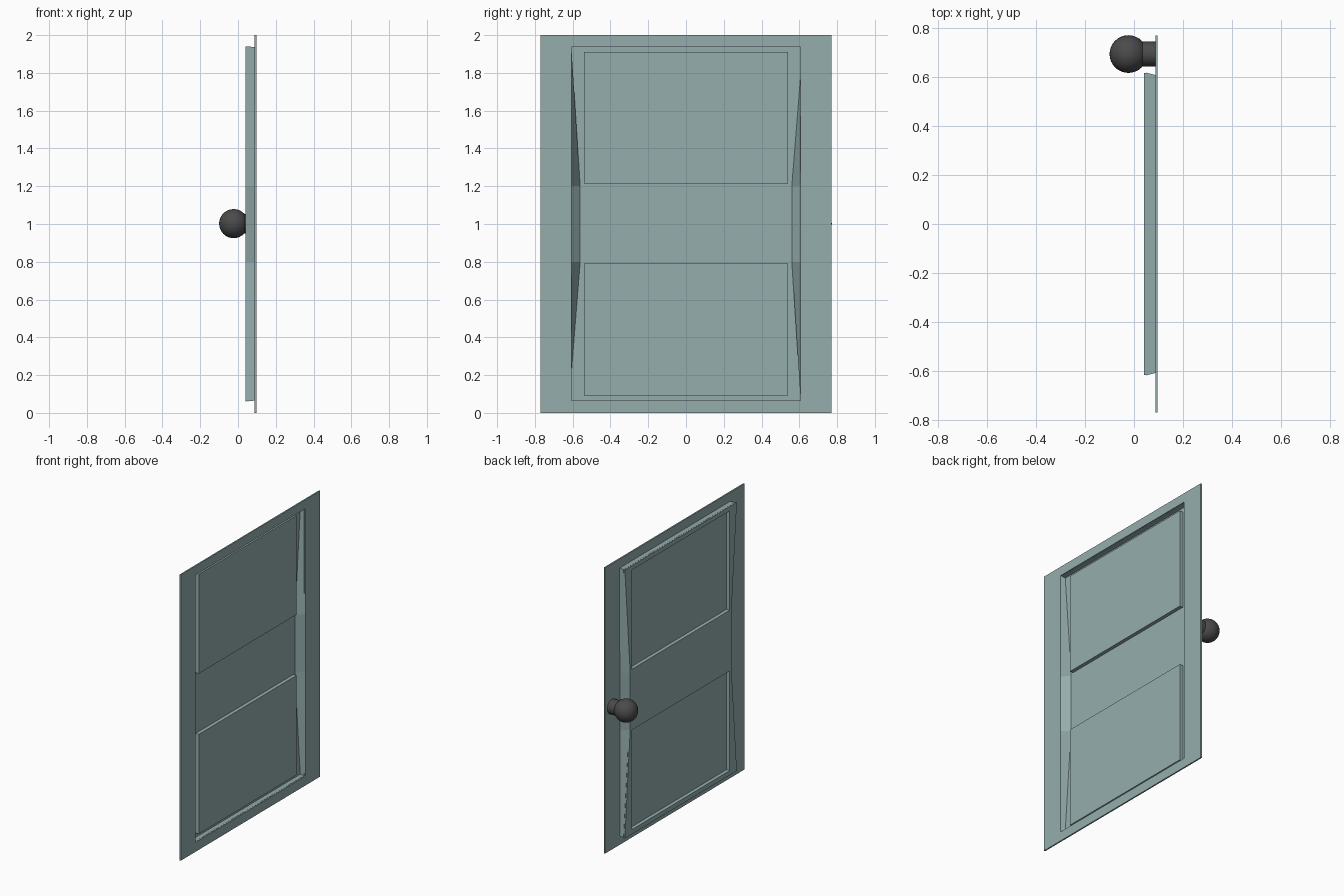
import bpy, bmesh, math
from mathutils import Vector

if "Cube" in bpy.data.objects:
    bpy.data.objects.remove(bpy.data.objects["Cube"])


def material(name, color):
    m = bpy.data.materials.new(name)
    m.diffuse_color = (*color, 1)
    m.use_nodes = True
    m.node_tree.nodes["Principled BSDF"].inputs["Base Color"].default_value = m.diffuse_color
    return m


teal = material("teal_paint", (0.30, 0.42, 0.42))
dark = material("dark_metal", (0.07, 0.07, 0.07))

bm = bmesh.new()


def ring(x, pts):
    return [bm.verts.new((x, y, z)) for y, z in pts]


def bridge(a, b):
    n = len(a)
    for i in range(n):
        j = (i + 1) % n
        bm.faces.new((a[i], a[j], b[j], b[i]))


def outline(end_y, mid_y, low, high):
    # eight points around the door, with two on each long side
    side = [(end_y, low), (mid_y, 0.8), (mid_y, 1.2), (end_y, high)]
    return side + [(-y, z) for y, z in reversed(side)]


# Flange, side walls and raised front of the pressed door sheet
BACK, FACE, PANEL = 0.087, 0.04, 0.065
outer = ring(BACK, outline(0.77, 0.77, 0, 2))
opening = ring(BACK, outline(0.607, 0.607, 0.066, 1.936))
raised = ring(FACE, outline(0.619, 0.56, 0.061, 1.94))
bridge(outer, opening)
bridge(opening, raised)

# Middle rail and the two recessed panels
r = raised
bm.faces.new((r[1], r[2], r[5], r[6]))
for corners, low, high in (((r[0], r[1], r[6], r[7]), 0.093, 0.79),
                           ((r[2], r[3], r[4], r[5]), 1.215, 1.91)):
    rect = [(0.54, low), (0.54, high), (-0.54, high), (-0.54, low)]
    rim = ring(FACE, rect)
    floor = ring(PANEL, rect)
    bridge(corners, rim)
    bridge(rim, floor)
    bm.faces.new(floor)

# Sheet thickness, straight back along x
bmesh.ops.recalc_face_normals(bm, faces=bm.faces)
res = bmesh.ops.extrude_face_region(bm, geom=bm.faces[:], use_keep_orig=True)
verts = [g for g in res["geom"] if isinstance(g, bmesh.types.BMVert)]
bmesh.ops.translate(bm, verts=verts, vec=Vector((0.01, 0, 0)))
bmesh.ops.recalc_face_normals(bm, faces=bm.faces)
mesh = bpy.data.meshes.new("door_panel")
bm.to_mesh(mesh)
bm.free()
door = bpy.data.objects.new("door_panel", mesh)
bpy.context.collection.objects.link(door)
mesh.materials.append(teal)


def finish(name):
    ob = bpy.context.object
    ob.name = name
    ob.data.materials.append(dark)
    bpy.ops.object.shade_smooth_by_angle(angle=math.radians(40))


# Knob and its stem
bpy.ops.mesh.primitive_uv_sphere_add(segments=32, ring_count=16, radius=0.077,
                                     location=(-0.023, 0.695, 1.002))
finish("door_knob")
bpy.ops.mesh.primitive_cylinder_add(vertices=32, radius=0.051, depth=0.062,
                                    location=(0.057, 0.695, 1.002),
                                    rotation=(0, math.pi / 2, 0))
finish("knob_stem")
